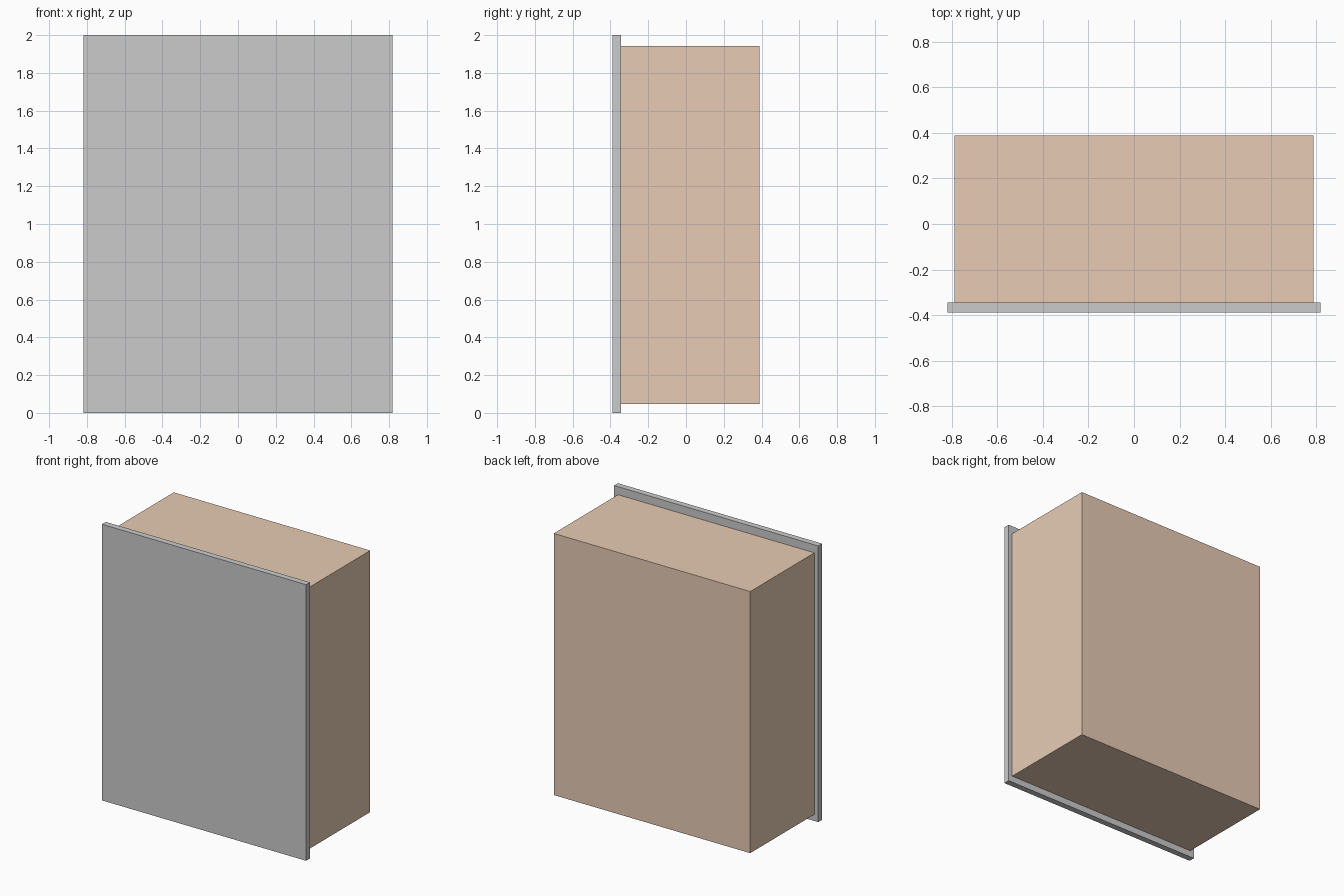
import bpy

if "Cube" in bpy.data.objects:
    bpy.data.objects.remove(bpy.data.objects["Cube"])


def box(name, x, y, z):
    """Box spanning the given (min, max) ranges."""
    spans = (x, y, z)
    bpy.ops.mesh.primitive_cube_add(size=1, location=[(a + b) / 2 for a, b in spans])
    ob = bpy.context.object
    ob.name = name
    ob.scale = [b - a for a, b in spans]
    bpy.ops.object.transform_apply(location=False, rotation=False, scale=True)
    return ob


# Thin front panel, overhanging the body on every side
box("front_panel", (-0.818, 0.818), (-0.389, -0.345), (0.0, 2.0))

# Brown body behind the panel
body = box("cabinet_body", (-0.787, 0.787), (-0.345, 0.389), (0.047, 1.942))
brown = bpy.data.materials.new("brown")
brown.diffuse_color = (0.8, 0.6, 0.46, 1)
brown.use_nodes = True
brown.node_tree.nodes["Principled BSDF"].inputs["Base Color"].default_value = brown.diffuse_color
body.data.materials.append(brown)
